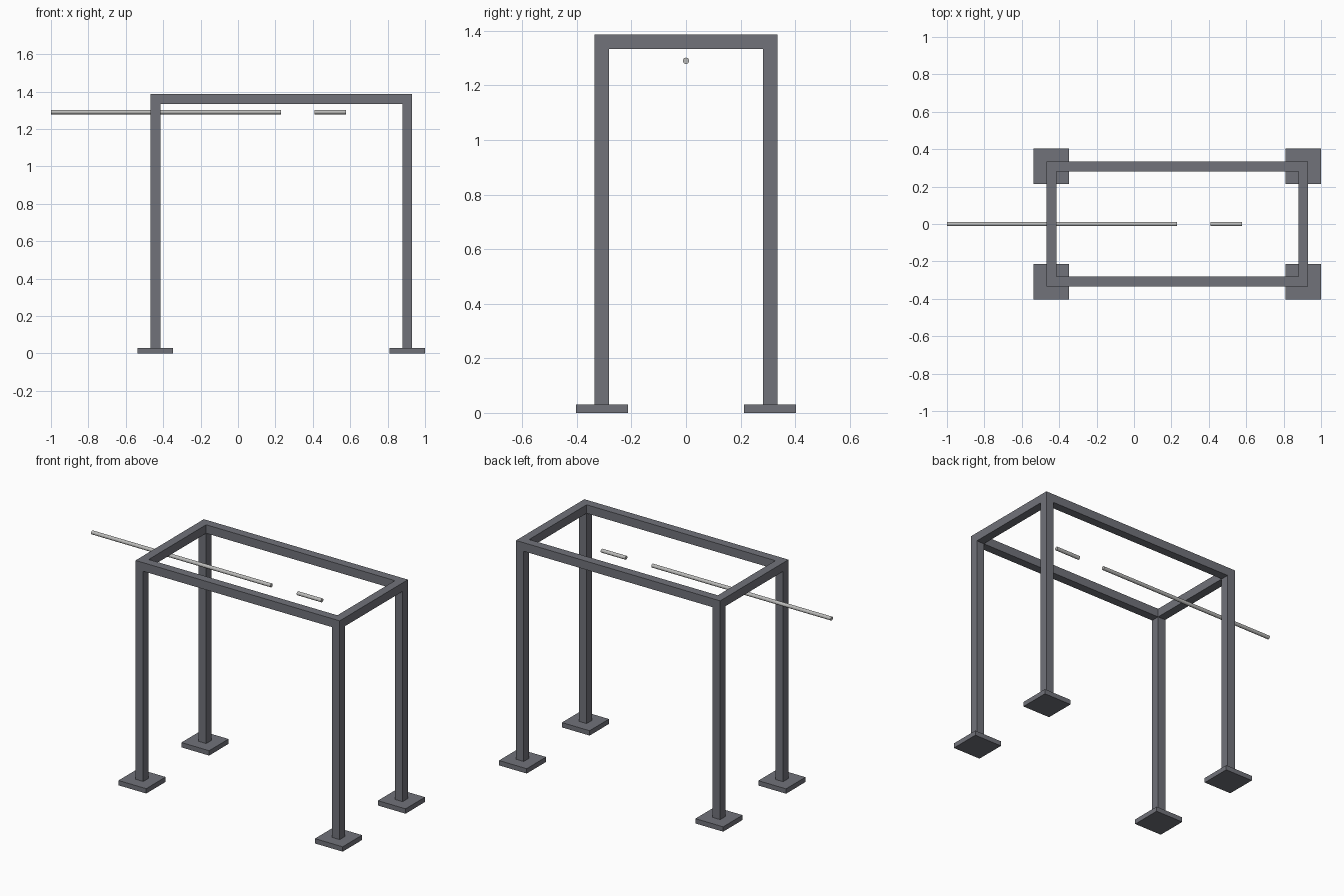
import bpy
import bmesh
from math import pi

cube = bpy.data.objects.get("Cube")
if cube:
    bpy.data.objects.remove(cube, do_unlink=True)


def material(name, colour):
    mat = bpy.data.materials.new(name)
    mat.use_nodes = True
    mat.diffuse_color = colour
    mat.node_tree.nodes["Principled BSDF"].inputs["Base Color"].default_value = colour
    return mat


frame_grey = material("frame grey", (0.165, 0.17, 0.195, 1))
rod_grey = material("light rod grey", (0.5, 0.5, 0.49, 1))


def add_object(name, bm, mat):
    bmesh.ops.recalc_face_normals(bm, faces=bm.faces)
    mesh = bpy.data.meshes.new(name)
    bm.to_mesh(mesh)
    bm.free()
    mesh.materials.append(mat)
    obj = bpy.data.objects.new(name, mesh)
    bpy.context.collection.objects.link(obj)
    return obj


def box(name, x, y, half, bottom, top):
    bm = bmesh.new()
    bmesh.ops.create_cube(bm, size=1)
    for v in bm.verts:
        v.co.x = x + v.co.x * 2 * half
        v.co.y = y + v.co.y * 2 * half
        v.co.z = top if v.co.z > 0 else bottom
    return add_object(name, bm, frame_grey)


def rod(name, start, end):
    bpy.ops.mesh.primitive_cylinder_add(
        vertices=16, radius=ROD_RADIUS, depth=end - start,
        location=((start + end) / 2, 0, ROD_Z), rotation=(0, pi / 2, 0))
    obj = bpy.context.object
    obj.name = name
    obj.data.materials.append(rod_grey)


LEG_X = {"left": 0.905, "right": -0.442}
LEG_Y = {"front": -0.308, "back": 0.308}
BAR, FOOT = 0.0265, 0.095
FOOT_TOP, FRAME_BOTTOM, FRAME_TOP = 0.03, 1.333, 1.386
ROD_RADIUS, ROD_Z = 0.0115, 1.29

# Four legs on square foot plates
for end, y in LEG_Y.items():
    for side, x in LEG_X.items():
        box(f"{end}_{side}_leg", x, y, BAR, FOOT_TOP, FRAME_BOTTOM)
        box(f"{end}_{side}_foot", x, y, FOOT, 0, FOOT_TOP)

# Mitred rectangular top frame
bm = bmesh.new()
corners = [(LEG_X["left"], 1), (LEG_X["right"], 1),
           (LEG_X["right"], -1), (LEG_X["left"], -1)]
rings = []
for x, sy in corners:
    sx = 1 if x > 0 else -1
    section = [(BAR, FRAME_BOTTOM), (BAR, FRAME_TOP),
               (-BAR, FRAME_TOP), (-BAR, FRAME_BOTTOM)]
    rings.append([bm.verts.new((x + sx * o, sy * LEG_Y["back"] + sy * o, z))
                  for o, z in section])
for i in range(4):
    a, b = rings[i], rings[(i + 1) % 4]
    for j in range(4):
        k = (j + 1) % 4
        bm.faces.new((a[j], a[k], b[k], b[j]))
add_object("top_frame", bm, frame_grey)

# Two rods in line below the frame
rod("long_rod", -1.0, 0.23)
rod("short_rod", 0.41, 0.577)
